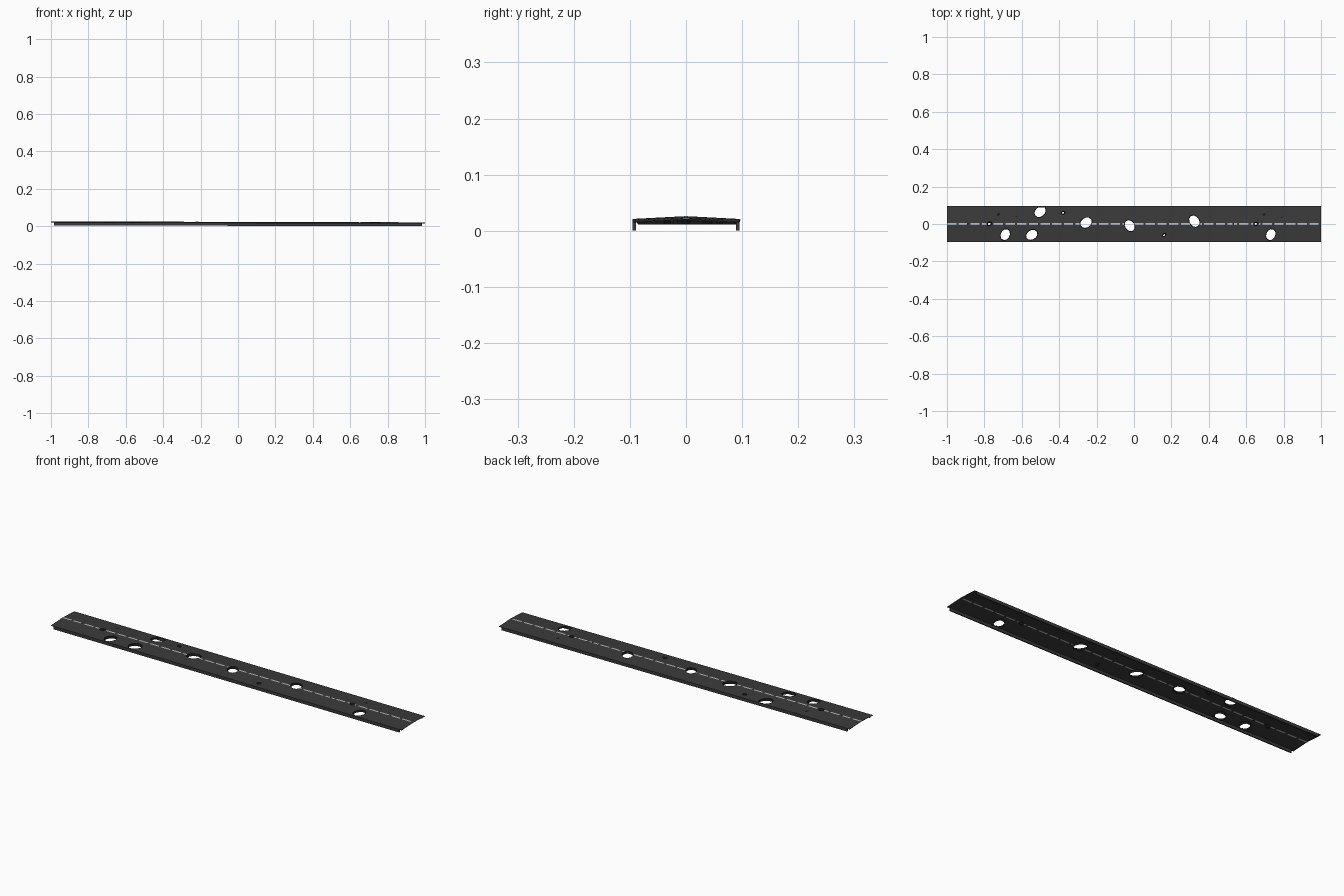
import bpy, bmesh, math

if "Cube" in bpy.data.objects:
    bpy.data.objects.remove(bpy.data.objects["Cube"])

HALF_W = 0.095
LINE_W = 0.0045


def material(name, grey):
    m = bpy.data.materials.new(name)
    m.use_nodes = True
    colour = (grey, grey, grey, 1)
    m.diffuse_color = colour
    bsdf = m.node_tree.nodes["Principled BSDF"]
    bsdf.inputs["Base Color"].default_value = colour
    bsdf.inputs["Roughness"].default_value = 0.9
    return m


asphalt = material("asphalt", 0.043)
paint = material("line_paint", 0.5)
broken = material("broken_edge", 0.012)


def surface(x, y):
    """Height of the cambered, gently falling road."""
    return 0.0235 - 0.0025 * x - 0.005 * abs(y) / HALF_W


def make(name, bm, mats):
    me = bpy.data.meshes.new(name)
    bmesh.ops.recalc_face_normals(bm, faces=bm.faces)
    bm.to_mesh(me)
    bm.free()
    ob = bpy.data.objects.new(name, me)
    for m in mats:
        me.materials.append(m)
    bpy.context.collection.objects.link(ob)
    return ob


def bake(ob):
    dg = bpy.context.evaluated_depsgraph_get()
    dg.update()
    ob.data = bpy.data.meshes.new_from_object(ob.evaluated_get(dg))
    ob.modifiers.clear()


def outline(cx, cy, r, angle, scale=1.0, n=12):
    """Teardrop with its point towards the angle."""
    a = math.radians(angle)
    pts = []
    for i in range(n):
        t = math.tau * i / n
        d = r * scale * (1 + 0.3 * ((1 + math.cos(t)) / 2) ** 3)
        u, v = d * math.cos(t), 0.85 * d * math.sin(t)
        pts.append((cx + u * math.cos(a) - v * math.sin(a),
                    cy + u * math.sin(a) + v * math.cos(a)))
    return pts


# Road sheet, with dashes as every other cell of the centre strip
DASHES = 32
xs = []
for i in range(DASHES):
    start = -1 + 2 * i / DASHES
    xs += [start, start + 0.05]
xs.append(1)
ys = [-HALF_W, -LINE_W, 0, LINE_W, HALF_W]
bm = bmesh.new()
rows = [[bm.verts.new((x, y, surface(x, y))) for y in ys] for x in xs]
for i in range(len(rows) - 1):
    for j in range(len(ys) - 1):
        f = bm.faces.new((rows[i][j], rows[i + 1][j], rows[i + 1][j + 1], rows[i][j + 1]))
        f.material_index = 1 if j in (1, 2) and i % 2 == 0 else 0
road = make("road_surface", bm, [asphalt, paint])
solid = road.modifiers.new("thickness", "SOLIDIFY")
solid.thickness = 0.002
solid.offset = -1
bake(road)

# Holes: x, y, radius, angle, rim taper
holes = [
    (-0.505, 0.063, 0.031, 40, 0.92), (-0.69, -0.06, 0.029, 65, 0.92),
    (-0.55, -0.06, 0.030, 30, 0.92), (-0.26, 0.005, 0.031, 30, 0.92),
    (-0.025, -0.006, 0.030, -55, 0.92), (0.325, 0.012, 0.031, 125, 0.92),
    (0.73, -0.06, 0.029, 65, 0.92),
    (-0.775, 0.0, 0.013, 20, 0.5), (-0.38, 0.06, 0.010, 0, 0.5),
    (0.16, -0.06, 0.010, 40, 0.5), (0.65, 0.0, 0.012, 10, 0.5),
]

bm = bmesh.new()
for cx, cy, r, a, taper in holes:
    lower = [bm.verts.new((x, y, -0.1)) for x, y in outline(cx, cy, r, a)]
    upper = [bm.verts.new((x, y, 0.1)) for x, y in outline(cx, cy, r, a)]
    bm.faces.new(lower[::-1])
    bm.faces.new(upper)
    for i in range(len(lower)):
        k = (i + 1) % len(lower)
        bm.faces.new((lower[i], lower[k], upper[k], upper[i]))
cutter = make("hole_cutter", bm, [asphalt])
cutter.hide_render = True
cut = road.modifiers.new("holes", "BOOLEAN")
cut.operation = "DIFFERENCE"
cut.solver = "EXACT"
cut.object = cutter
bake(road)
bpy.data.objects.remove(cutter)

# Broken walls that fall from each hole edge
bm = bmesh.new()
for cx, cy, r, a, taper in holes:
    top = [bm.verts.new((x, y, surface(x, y))) for x, y in outline(cx, cy, r, a)]
    low = [bm.verts.new((x, y, 0.011)) for x, y in outline(cx, cy, r, a, taper)]
    for i in range(len(top)):
        k = (i + 1) % len(top)
        bm.faces.new((top[i], low[i], low[k], top[k]))
make("hole_rims", bm, [broken])

# Small shallow pits
bm = bmesh.new()
for cx, cy, r in [(-0.725, 0.05, 0.008), (-0.63, 0.04, 0.004), (0.695, 0.05, 0.008),
                  (0.53, 0.0, 0.005), (0.79, 0.035, 0.004), (-0.89, 0.0, 0.005),
                  (-0.70, -0.09, 0.005), (0.72, -0.09, 0.005)]:
    bm.faces.new([bm.verts.new((x, y, surface(x, y) + 0.0004))
                  for x, y in outline(cx, cy, r, 70)])
make("small_pits", bm, [broken])

# Side skirts, a little shorter than the road
for name, side in (("left_skirt", 1), ("right_skirt", -1)):
    bm = bmesh.new()
    ends = []
    for x in (-0.985, 0.985):
        top = surface(x, HALF_W) - 0.001
        ends.append([bm.verts.new((x, side * y, z)) for y, z in
                     ((HALF_W, top), (HALF_W, top - 0.015),
                      (HALF_W - 0.006, top - 0.015), (HALF_W - 0.006, top))])
    bm.faces.new(ends[0])
    bm.faces.new(ends[1][::-1])
    for i in range(4):
        k = (i + 1) % 4
        bm.faces.new((ends[0][i], ends[0][k], ends[1][k], ends[1][i]))
    make(name, bm, [asphalt])
